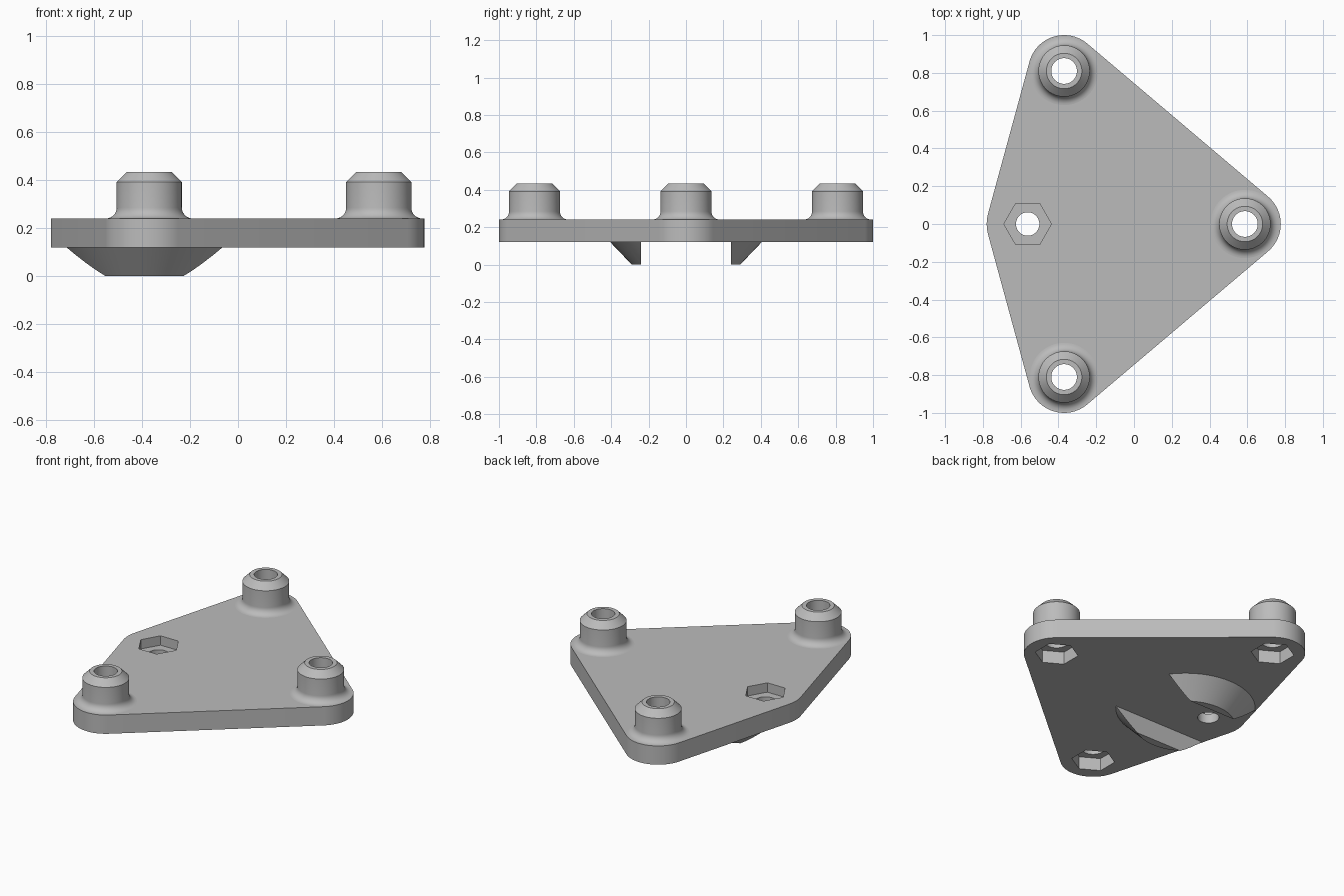
import bpy, bmesh
from math import cos, sin, pi, radians
from mathutils import Vector
from mathutils.geometry import convex_hull_2d

SEG = 64
BOTTOM, TOP = 0.12, 0.24
POSTS = {"back": (-0.37, 0.81), "front": (-0.37, -0.81), "side": (0.587, 0.0)}
BOLT = (-0.563, 0.0)

if "Cube" in bpy.data.objects:
    bpy.data.objects.remove(bpy.data.objects["Cube"], do_unlink=True)

grey = bpy.data.materials.new("plain grey")
grey.use_nodes = True
colour = (0.5, 0.5, 0.5, 1)
grey.diffuse_color = colour
grey.node_tree.nodes["Principled BSDF"].inputs["Base Color"].default_value = colour


def finish(bm, name):
    """Turn a bmesh into a named, coloured object."""
    bmesh.ops.recalc_face_normals(bm, faces=bm.faces)
    mesh = bpy.data.meshes.new(name)
    bm.to_mesh(mesh)
    bm.free()
    mesh.materials.append(grey)
    obj = bpy.data.objects.new(name, mesh)
    bpy.context.collection.objects.link(obj)
    return obj


def ring(centre, radius, n=SEG, turn=0.0):
    return [(centre[0] + radius * cos(turn + 2 * pi * i / n),
             centre[1] + radius * sin(turn + 2 * pi * i / n)) for i in range(n)]


def prism(name, outline, z0, z1):
    bm = bmesh.new()
    face = bm.faces.new([bm.verts.new((x, y, z0)) for x, y in outline])
    top = bmesh.ops.extrude_face_region(bm, geom=[face])["geom"]
    verts = [v for v in top if isinstance(v, bmesh.types.BMVert)]
    bmesh.ops.translate(bm, verts=verts, vec=(0, 0, z1 - z0))
    return finish(bm, name)


def lathe(name, profile, centre):
    """Spin a closed (radius, height) profile about a vertical axis."""
    bm = bmesh.new()
    rows = [[bm.verts.new((x, y, z)) for x, y in ring(centre, r)] for r, z in profile]
    for a, b in zip(rows, rows[1:] + rows[:1]):
        for i in range(SEG):
            j = (i + 1) % SEG
            bm.faces.new((a[i], a[j], b[j], b[i]))
    return finish(bm, name)


def activate(obj):
    bpy.ops.object.select_all(action="DESELECT")
    obj.select_set(True)
    bpy.context.view_layer.objects.active = obj


def cut(obj, cutter):
    cutter.hide_render = True
    mod = obj.modifiers.new("cut", "BOOLEAN")
    mod.operation = "DIFFERENCE"
    mod.solver = "EXACT"
    mod.object = cutter
    activate(obj)
    bpy.ops.object.modifier_apply(modifier=mod.name)
    bpy.data.objects.remove(cutter, do_unlink=True)


def smooth(obj):
    activate(obj)
    bpy.ops.object.shade_smooth_by_angle(angle=radians(30))


# Base plate: rounded outline wrapped around four discs
points = ring(BOLT, 0.217)
for c in POSTS.values():
    points += ring(c, 0.19)
outline = [points[i] for i in convex_hull_2d([Vector(p) for p in points])]
plate = prism("base_plate", outline, BOTTOM, TOP)

# Post holes with hexagonal nut pockets underneath
for c in POSTS.values():
    cut(plate, prism("hole_cutter", ring(c, 0.068), 0, 0.5))
    cut(plate, prism("nut_cutter", ring(c, 0.126, 6, pi / 2), 0, BOTTOM + 0.08))

# Bolt hole with hexagonal pocket on top
cut(plate, prism("hole_cutter", ring(BOLT, 0.062), 0, 0.5))
cut(plate, prism("nut_cutter", ring(BOLT, 0.126, 6), TOP - 0.06, 0.5))
smooth(plate)

# Hollow posts with a flared foot and chamfered rim
R, FILLET = 0.136, 0.045
foot = [(R + FILLET * (1 - sin(t)), TOP + FILLET * (1 - cos(t)))
        for t in (i * pi / 16 for i in range(9))]
profile = foot + [(R, 0.392), (0.094, 0.434), (0.068, 0.434), (0.068, TOP)]
for name, c in POSTS.items():
    smooth(lathe(name + "_post", profile, c))

# Two locating ribs: a tapered disc with its middle sliced away
for name, side in (("back", 1), ("front", -1)):
    bm = bmesh.new()
    low, high = [[bm.verts.new((x, y, z)) for x, y in ring((-0.39, 0), r)]
                 for r, z in ((0.29, 0), (0.405, BOTTOM))]
    bm.faces.new(low)
    bm.faces.new(high)
    for i in range(SEG):
        j = (i + 1) % SEG
        bm.faces.new((low[i], low[j], high[j], high[i]))
    geom = bm.verts[:] + bm.edges[:] + bm.faces[:]
    sliced = bmesh.ops.bisect_plane(bm, geom=geom, plane_co=(0, side * 0.24, 0),
                                    plane_no=(0, side, 0), clear_inner=True)
    edges = [e for e in sliced["geom_cut"] if isinstance(e, bmesh.types.BMEdge)]
    bmesh.ops.edgeloop_fill(bm, edges=edges)
    smooth(finish(bm, name + "_rib"))
